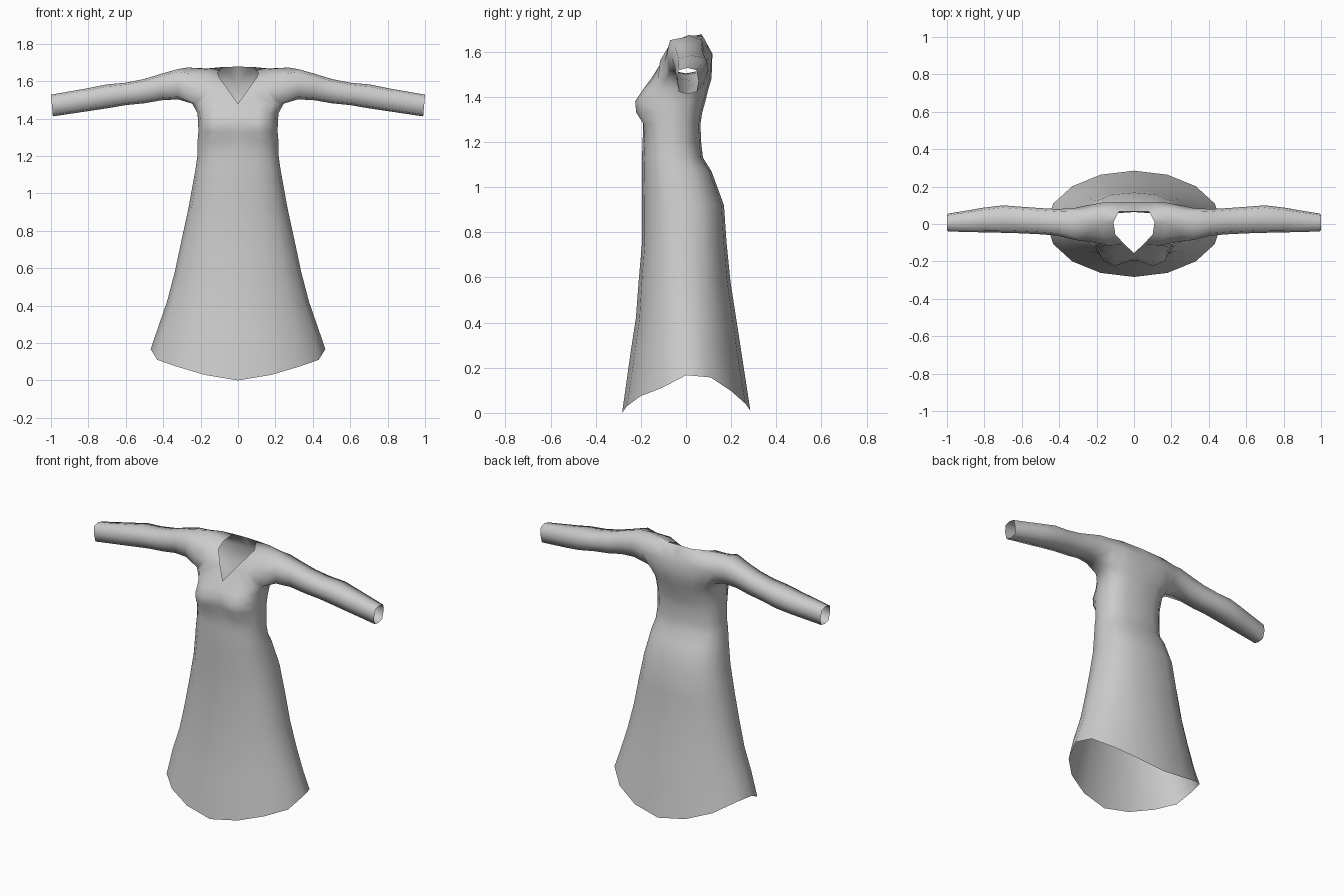
import bpy, bmesh, math

if "Cube" in bpy.data.objects:
    bpy.data.objects.remove(bpy.data.objects["Cube"])

# one cloth colour
cloth = bpy.data.materials.new("light grey cloth")
cloth.diffuse_color = (0.6, 0.6, 0.6, 1)
cloth.use_nodes = True
cloth.node_tree.nodes["Principled BSDF"].inputs["Base Color"].default_value = cloth.diffuse_color

bm = bmesh.new()


def power(v, p):
    return math.copysign(abs(v) ** p, v)


def verts(points):
    return [bm.verts.new(p) for p in points]


def bridge(a, b, closed=False):
    n = len(a)
    for i in range(n if closed else n - 1):
        j = (i + 1) % n
        bm.faces.new((a[i], b[i], b[j], a[j]))


# gown: half rings from front centre to back centre
# height, half width, front depth, back depth, roundness, bust bulge
ROWS = [
    (1.48, .245, .155, .113, .75, 0), (1.43, .217, .175, .098, .75, .025),
    (1.38, .213, .188, .086, .75, .045), (1.33, .212, .188, .072, .75, .040),
    (1.28, .216, .190, .064, .75, .006), (1.20, .217, .192, .067, .8, 0),
    (1.13, .227, .195, .075, .8, 0), (1.07, .238, .195, .113, .8, 0),
    (.92, .265, .195, .168, .82, 0), (.75, .302, .195, .180, .85, 0),
    (.58, .338, .210, .197, .9, 0), (.42, .380, .222, .222, .95, 0),
    (.27, .432, .245, .245, 1, 0),
]
HEM = [0, .03, .075, .11, .167, .157, .095, .04, .01]


def ring(z, w, f, b, p, bust):
    mid = (b - f) / 2
    pts = []
    for i in range(9):
        t = math.pi * i / 8
        y = mid - (f + b) / 2 * power(math.cos(t), p)
        y -= bust * (0, 1, .9, .1, 0, 0, 0, 0, 0)[i]
        zz = HEM[i] if z is None else z
        pts.append((w * power(math.sin(t), p) if 0 < i < 8 else 0, y, zz))
    return pts


rings = [verts(ring(*r)) for r in ROWS]
rings.append(verts(ring(None, .467, .283, .285, 1, 0)))
for upper, lower in zip(rings, rings[1:]):
    bridge(upper, lower)
top = rings[0]

# yoke: strips over the shoulder, neck edge to armhole, front to back
yoke = [
    verts([(.05, -.11, 1.55), (.14, -.115, 1.56), (.235, -.095, 1.56)]),
    verts([(.10, -.055, 1.62), (.16, -.07, 1.635), (.25, -.062, 1.64)]),
    verts([(.11, .01, 1.645), (.17, .01, 1.665), (.27, .01, 1.673)]),
    verts([(0, .068, 1.678), (.08, .068, 1.676), (.165, .075, 1.668), (.26, .07, 1.655)]),
    verts([(0, .117, 1.59), (.085, .117, 1.59), (.165, .115, 1.585), (.25, .1, 1.575)]),
]
bm.faces.new((top[0], top[1], yoke[0][0]))
strips = [top[1:4], yoke[0], yoke[1], yoke[2], yoke[3][1:]]
for a, b in zip(strips, strips[1:]):
    bridge(b, a)
bridge(yoke[4], yoke[3])
bridge([top[8], top[7], top[6], top[5]], yoke[4])

# sleeve: eight-sided tube from the armhole to an open cuff
arm = [top[4], top[3], yoke[0][2], yoke[1][2], yoke[2][2], yoke[3][3], yoke[4][3], top[5]]
SLEEVE = [  # x, z low, z high, y front, y back
    (.32, 1.503, 1.665, -.085, .085), (.41, 1.498, 1.64, -.062, .08),
    (.50, 1.482, 1.612, -.055, .085), (.60, 1.472, 1.592, -.05, .092),
    (.70, 1.455, 1.583, -.047, .10), (.80, 1.440, 1.563, -.045, .088),
    (1.0, 1.412, 1.528, -.04, .055),
]
for x, z0, z1, y0, y1 in SLEEVE:
    pts = []
    for i in range(8):
        t = math.pi * i / 4
        c, s = power(math.cos(t), .55), power(math.sin(t), .55)
        if i % 4 == 0:
            s = 0
        if i % 4 == 2:
            c = 0
        z = (z0 + z1) / 2 - (z1 - z0) / 2 * c
        tilt = .005 * (c + 1) if x == 1 else 0
        pts.append((x - tilt, (y0 + y1) / 2 - (y1 - y0) / 2 * s, z))
    nxt = verts(pts)
    bridge(arm, nxt, True)
    arm = nxt

# mirror the half and weld the centre seam
half = bm.verts[:] + bm.edges[:] + bm.faces[:]
bmesh.ops.mirror(bm, geom=half, axis='X', merge_dist=.0005)
bmesh.ops.remove_doubles(bm, verts=bm.verts[:], dist=.0005)
bmesh.ops.recalc_face_normals(bm, faces=bm.faces[:])
if sum(f.normal.y * f.calc_center_median().y * f.calc_area() for f in bm.faces) < 0:
    bmesh.ops.reverse_faces(bm, faces=bm.faces[:])
for f in bm.faces:
    f.smooth = True

mesh = bpy.data.meshes.new("dress")
bm.to_mesh(mesh)
bm.free()
mesh.materials.append(cloth)
dress = bpy.data.objects.new("dress", mesh)
bpy.context.collection.objects.link(dress)
